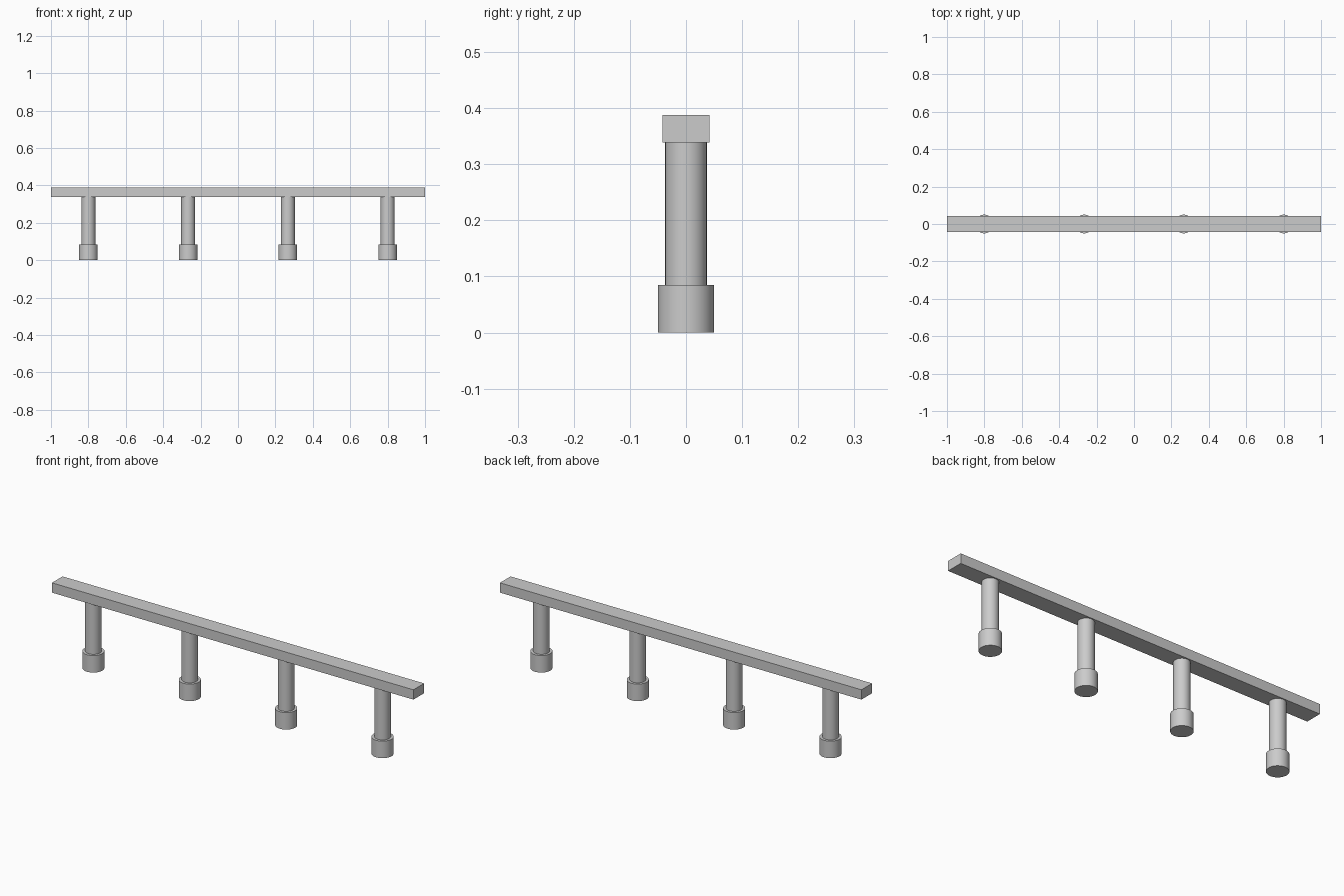
import bpy
import math

cube = bpy.data.objects.get("Cube")
if cube:
    bpy.data.objects.remove(cube, do_unlink=True)

RAIL_BOTTOM, RAIL_TOP, RAIL_DEPTH = 0.339, 0.388, 0.084
BASE_HEIGHT, BASE_RADIUS, POST_RADIUS = 0.085, 0.05, 0.037

grey = bpy.data.materials.new("plain grey")
grey.use_nodes = True
colour = (0.6, 0.6, 0.6, 1)
grey.diffuse_color = colour
grey.node_tree.nodes["Principled BSDF"].inputs["Base Color"].default_value = colour


def upright_cylinder(name, x, radius, bottom, top):
    bpy.ops.mesh.primitive_cylinder_add(
        vertices=48, radius=radius, depth=top - bottom,
        location=(x, 0, (bottom + top) / 2))
    obj = bpy.context.object
    obj.name = name
    obj.data.materials.append(grey)
    bpy.ops.object.shade_smooth_by_angle(angle=math.radians(30))


# Long square-edged top rail
bpy.ops.mesh.primitive_cube_add(size=1, location=(0, 0, (RAIL_BOTTOM + RAIL_TOP) / 2))
rail = bpy.context.object
rail.name = "top_rail"
rail.scale = (2, RAIL_DEPTH, RAIL_TOP - RAIL_BOTTOM)
bpy.ops.object.transform_apply(location=False, rotation=False, scale=True)
rail.data.materials.append(grey)

# Four evenly spaced posts, each standing in a wider base
for i in range(4):
    x = -0.8 + i * 1.6 / 3
    upright_cylinder(f"base_{i + 1}", x, BASE_RADIUS, 0, BASE_HEIGHT)
    upright_cylinder(f"post_{i + 1}", x, POST_RADIUS, BASE_HEIGHT, RAIL_BOTTOM)
